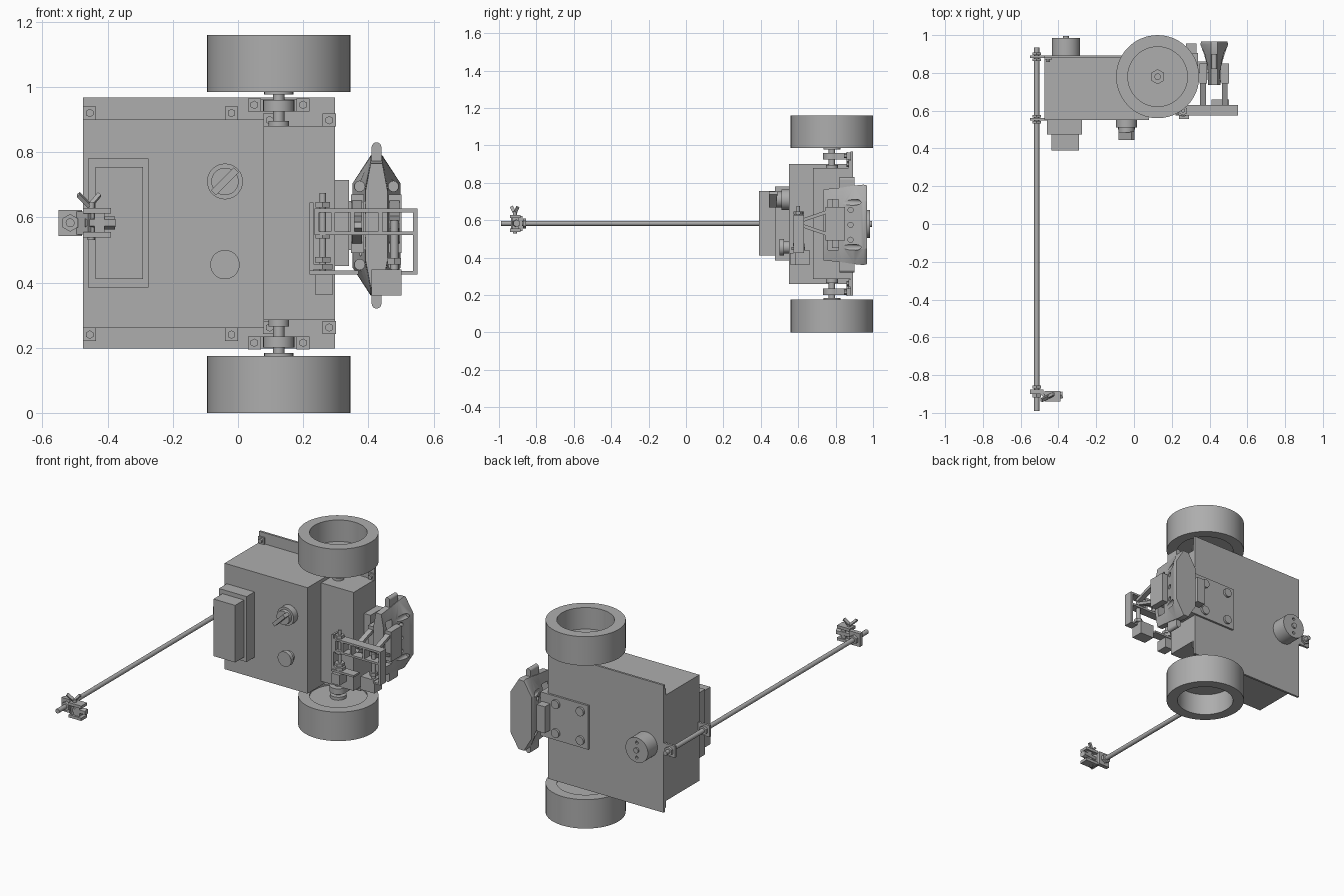
import bpy, bmesh, math
from mathutils import Vector

if "Cube" in bpy.data.objects:
    bpy.data.objects.remove(bpy.data.objects["Cube"])

grey = bpy.data.materials.new("plain grey")
grey.use_nodes = True
grey.diffuse_color = (0.42, 0.42, 0.42, 1)
grey.node_tree.nodes["Principled BSDF"].inputs["Base Color"].default_value = (0.42, 0.42, 0.42, 1)
MID = 0.58          # height of the mirror plane
parts = []


def add(name, bm):
    bmesh.ops.recalc_face_normals(bm, faces=bm.faces)
    me = bpy.data.meshes.new(name)
    bm.to_mesh(me)
    bm.free()
    me.materials.append(grey)
    ob = bpy.data.objects.new(name, me)
    bpy.context.collection.objects.link(ob)
    parts.append(ob)
    return ob


def box(name, xs, ys, zs):
    bm = bmesh.new()
    bmesh.ops.create_cube(bm, size=1)
    for v in bm.verts:
        v.co = [s[0] + (c + 0.5) * (s[1] - s[0]) for c, s in zip(v.co, (xs, ys, zs))]
    return add(name, bm)


def rod(name, a, b, r, n=24):
    a, b = Vector(a), Vector(b)
    bm = bmesh.new()
    bmesh.ops.create_cone(bm, cap_ends=True, segments=n, radius1=r, radius2=r, depth=(b - a).length)
    turn = (b - a).to_track_quat('Z', 'Y').to_matrix().to_4x4()
    turn.translation = (a + b) / 2
    bmesh.ops.transform(bm, matrix=turn, verts=bm.verts)
    return add(name, bm)


def bar(name, a, b, w, h):
    ob = rod(name, a, b, 0.7071, 4)
    a, b = Vector(a), Vector(b)
    ax = (b - a).normalized()
    side = Vector((1, 0, 0)) if abs(ax.x) < 0.7 else Vector((0, 0, 1))
    up = ax.cross(side).normalized()
    side = up.cross(ax)
    for i, v in enumerate(ob.data.vertices):
        d = (v.co - a).dot(ax)
        # rebuild each corner on a w by h section
        k = (i // 2) % 4
        sx, sy = ((-1, -1), (1, -1), (1, 1), (-1, 1))[k]
        v.co = a + ax * d + side * (sx * w / 2) + up * (sy * h / 2)
    return ob


def cut(ob, cutters):
    for c in cutters:
        m = ob.modifiers.new("cut", 'BOOLEAN')
        m.operation, m.object, m.solver = 'DIFFERENCE', c, 'EXACT'
        c.hide_render = True
        c.hide_viewport = False
        c.display_type = 'WIRE'
    deps = bpy.context.evaluated_depsgraph_get()
    me = bpy.data.meshes.new_from_object(ob.evaluated_get(deps))
    ob.modifiers.clear()
    ob.data = me
    for c in cutters:
        parts.remove(c)
        bpy.data.objects.remove(c)


def bolt(name, x, z, y):
    box(name + "_washer", (x - .02, x + .02), (y - .01, y), (z - .02, z + .02))
    rod(name, (x, y - .022, z), (x, y, z), .013, 6)


# housing
box("main_housing", (-.475, .08), (.55, .88), (.26, .90))
box("side_housing", (.08, .297), (.68, .88), (.285, .88))
box("back_flange", (-.475, .297), (.88, .893), (.197, .967))

# wheels, axles and bearings on both ends
PROFILE = [(0, .13), (.158, .13), (.158, 0), (.22, 0), (.22, .175), (.158, .175), (.158, .165), (0, .165)]
for tag, s in (("lower", -1), ("upper", 1)):
    def h(z):
        return MID + s * (MID - z)
    bm = bmesh.new()
    vs = [bm.verts.new((r, 0, h(z))) for r, z in PROFILE]
    es = [bm.edges.new((p, q)) for p, q in zip(vs, vs[1:])]
    bmesh.ops.spin(bm, geom=vs + es, cent=(0, 0, 0), axis=(0, 0, 1), angle=math.tau, steps=48)
    bmesh.ops.remove_doubles(bm, verts=bm.verts, dist=.0005)
    bmesh.ops.translate(bm, vec=(.125, .78, 0), verts=bm.verts)
    add(tag + "_wheel", bm)
    X, Y = .125, .78
    rod(tag + "_axle", (X, Y, h(.10)), (X, Y, h(.30)), .017)
    rod(tag + "_hub_nut", (X, Y, h(.112)), (X, Y, h(.135)), .04, 6)
    rod(tag + "_hub_washer", (X, Y, h(.165)), (X, Y, h(.183)), .045)
    rod(tag + "_bearing", (X, Y, h(.20)), (X, Y, h(.235)), .048)
    rod(tag + "_axle_collar", (X, Y, h(.265)), (X, Y, h(.29)), .032)
    box(tag + "_bearing_post", (.08, .17), (.79, .88), sorted((h(.20), h(.235))))
    box(tag + "_bearing_foot", (.03, .22), (.865, .88), sorted((h(.197), h(.235))))
    for x in (.05, .20):
        bolt(tag + "_bearing_bolt", x, h(.215), .867)
    for x, z in ((-.455, .24), (-.02, .24), (.28, .262), (.097, .262)):
        bolt(tag + "_flange_bolt", x, h(z), .88)

# control box, knob and button on the front
box("control_box_base", (-.46, -.275), (.475, .55), (.385, .78))
box("control_box_cover", (-.437, -.292), (.39, .475), (.41, .755))
rod("knob_base", (-.04, .51, .71), (-.04, .55, .71), .055, 32)
rod("knob_body", (-.04, .485, .71), (-.04, .51, .71), .042, 32)
bar("knob_grip", (-.075, .467, .675), (-.005, .467, .745), .022, .045)
rod("button_neck", (-.04, .52, .455), (-.04, .55, .455), .032, 32)
rod("button_cap", (-.04, .50, .455), (-.04, .525, .455), .045, 32)

# motor and mounting plate on the back
motor = rod("back_motor", (-.36, .89, MID), (-.36, .985, MID), .075, 40)
cut(motor, [rod("hole", (-.36, .97, MID + d), (-.36, 1.1, MID + d), .009, 12) for d in (-.045, .045)])
rod("motor_boss", (-.36, .98, MID), (-.36, .995, MID), .016)
box("mount_plate", (.02, .34), (.893, .905), (.45, .715))
box("mount_arm", (.29, .34), (.78, .90), (.45, .715))
box("mount_lug", (.275, .33), (.90, .955), (.50, .66))
for x in (.07, .235):
    for z in (.495, .67):
        rod("mount_bolt", (x, .90, z), (x, .918, z), .026, 20)

# clamp head: octagonal rings lofted along depth
CX, CZ = .425, .575
bm = bmesh.new()
rings = []
for y, hx, hz in ((.735, .034, .19), (.835, .036, .20), (.90, .055, .21), (.95, .073, .215), (.967, .070, .21)):
    tx, tz = .018, hz - .085
    octo = [(tx, hz), (hx, tz), (hx, -tz), (tx, -hz), (-tx, -hz), (-hx, -tz), (-hx, tz), (-tx, hz)]
    rings.append([bm.verts.new((CX + x, y, CZ + z)) for x, z in octo])
for a, b in zip(rings, rings[1:]):
    for i in range(8):
        bm.faces.new((a[i], a[i - 1], b[i - 1], b[i]))
bm.faces.new(rings[0])
bm.faces.new(rings[-1])
head = add("clamp_head", bm)
holes = [box("window", (.3, .6), (.76, .815), (CZ + d - .035, CZ + d + .035)) for d in (-.1, 0, .1)]
holes += [rod("pocket", (CX + sx * .052, .70, CZ + d), (CX + sx * .052, .945, CZ + d), .016, 16)
          for sx in (-1, 1) for d in (-.12, .12)]
holes += [rod("vent", (.3, .88, CZ + d), (.6, .88, CZ + d), .014, 16) for d in (-.08, 0, .08)]
cut(head, holes)
for s in (-1, 1):
    box("head_tab", (.41, .44), (.82, .90), sorted((CZ + s * .19, CZ + s * .24)))
    rod("head_tab_tip", (.425, .82, CZ + s * .24), (.425, .90, CZ + s * .24), .015, 16)
box("head_link", (.33, .40), (.80, .86), (.50, .65))

# open front bracket
Y0, Y1 = .575, .63
for z in (.545, .615):
    box("bracket_rail", (.235, .55), (Y0, Y1), (z, z + .012))
for x in (.235, .285, .345, .43, .537):
    box("bracket_rib", (x, x + .013), (Y0, Y1), (.545, .625))
box("bracket_end", (.537, .55), (Y0, Y1), (.425, .56))
box("bracket_foot", (.50, .55), (Y0, Y1), (.425, .435))
box("bracket_side", (.22, .232), (.58, .63), (.43, .645))
box("bracket_shelf", (.22, .37), (Y0, Y1), (.425, .437))
for x in (.365, .48):
    for s in (-1, 1):
        bar("bracket_strut", (x, .61, .585 + s * .01), (x, .77, .585 + s * .065), .03, .018)
    box("strut_pad", (x - .018, x + .022), (.745, .85), (.49, .67))
rod("adjust_screw", (.26, .60, .37), (.26, .60, .675), .010, 16)
box("adjust_block", (.237, .29), (.555, .625), (.362, .425))
for z, r in ((.44, .035), (.462, .028), (.535, .025), (.63, .025)):
    rod("adjust_nut", (.26, .60, z), (.26, .60, z + .017), r, 6)
box("actuator_block", (.41, .502), (.585, .66), (.36, .44))
rod("actuator_rod", (.48, .61, .43), (.48, .61, .59), .013, 16)
rod("actuator_nut", (.48, .61, .455), (.48, .61, .475), .024, 6)

# long rod with its two mounts
RX, RZ = -.515, .583
rod("long_rod", (RX, -.99, RZ), (RX, .935, RZ), .0135)
for y in (.555, .885):
    box("rod_mount", (-.55, -.46), (y - .007, y + .007), (RZ - .035, RZ + .035))
    for d in (-.022, .010):
        rod("rod_nut", (RX, y + d, RZ), (RX, y + d + .013, RZ), .027, 6)

# end clamp with wing nut
box("end_clamp", (-.55, -.478), (-.90, -.875), (RZ - .04, RZ + .04))
rod("end_nut", (RX, -.872, RZ), (RX, -.855, RZ), .027, 6)
rod("end_nut", (RX, -.918, RZ), (RX, -.90, RZ), .027, 6)
bar("clamp_arm", (-.50, -.885, RZ), (-.455, -.93, RZ), .07, .015)
for s in (-1, 1):
    box("clamp_jaw", (-.475, -.39), (-.94, -.885), sorted((RZ + s * .028, RZ + s * .045)))
box("clamp_web", (-.44, -.41), (-.93, -.895), (.545, .62))
rod("clamp_pin", (-.45, -.915, .53), (-.45, -.915, .645), .011, 16)
rod("clamp_stud", (-.47, -.915, RZ), (-.378, -.905, RZ), .020, 6)
for dx in (-.035, .03):
    bar("wing", (-.455, -.915, .635), (-.455 + dx, -.915 + dx / 2, .67), .012, .018)

# shading
bpy.ops.object.select_all(action='DESELECT')
for ob in parts:
    ob.select_set(True)
bpy.context.view_layer.objects.active = parts[0]
bpy.ops.object.shade_smooth_by_angle(angle=math.radians(30))
